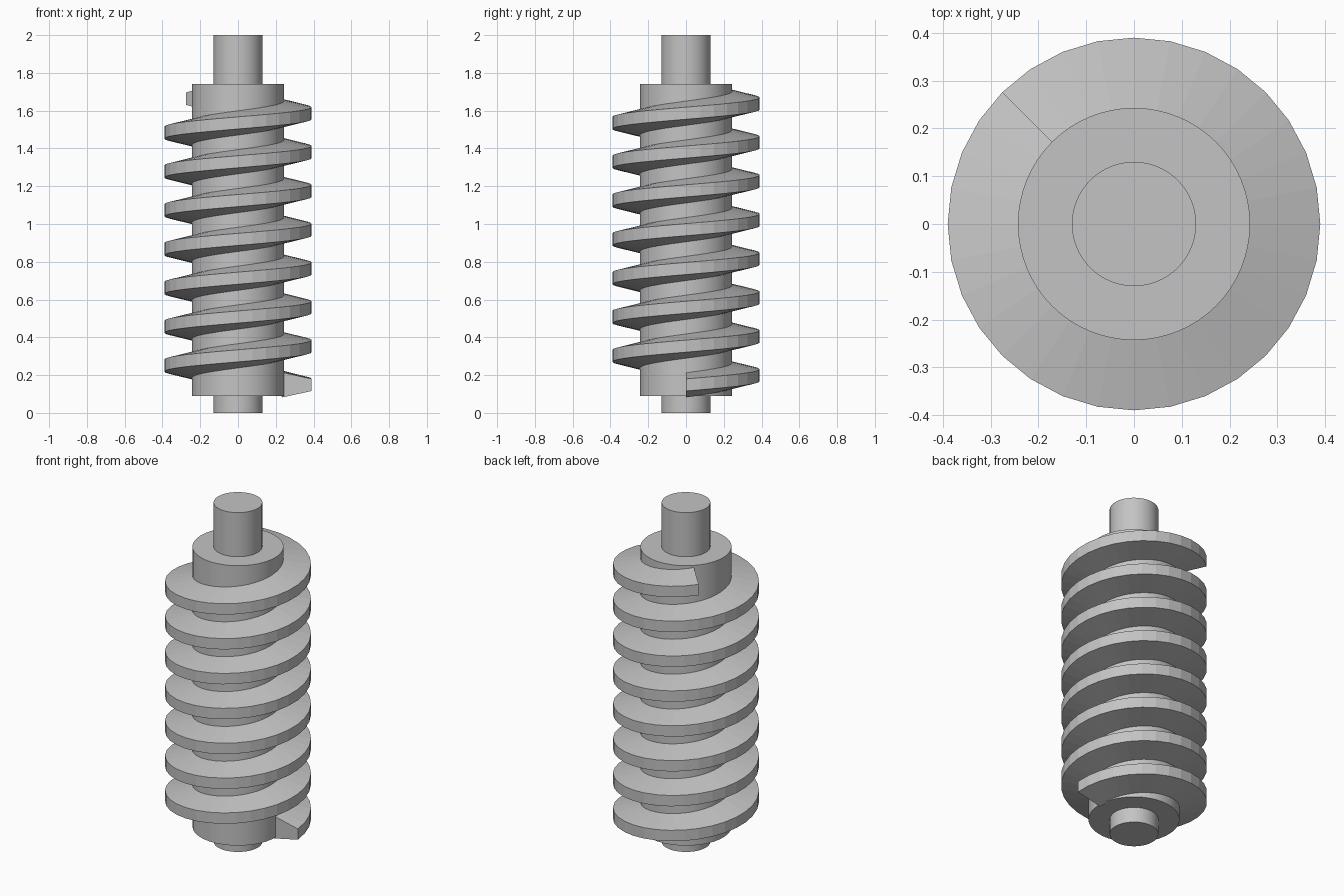
import bpy
import bmesh
from math import cos, sin, tau

cube = bpy.data.objects.get("Cube")
if cube:
    bpy.data.objects.remove(cube, do_unlink=True)

# Single plain metal colour
grey = bpy.data.materials.new("grey metal")
grey.use_nodes = True
colour = (0.55, 0.55, 0.55, 1)
grey.diffuse_color = colour
grey.node_tree.nodes["Principled BSDF"].inputs["Base Color"].default_value = colour


def cylinder(name, radius, bottom, top):
    bpy.ops.mesh.primitive_cylinder_add(
        vertices=64, radius=radius, depth=top - bottom,
        location=(0, 0, (bottom + top) / 2))
    obj = bpy.context.object
    obj.name = name
    obj.data.materials.append(grey)
    bpy.ops.object.shade_smooth_by_angle()


def helical_thread(name, profile, start_z, pitch, turns, steps_per_turn):
    """Sweep a (radius, height) profile counter-clockwise up a helix."""
    bm = bmesh.new()
    rings = []
    for i in range(round(turns * steps_per_turn) + 1):
        turn = i / steps_per_turn
        a = turn * tau
        rings.append([bm.verts.new((r * cos(a), r * sin(a), start_z + turn * pitch + h))
                      for r, h in profile])
    count = len(profile)
    for low, high in zip(rings, rings[1:]):
        for j in range(count):
            k = (j + 1) % count
            bm.faces.new((low[j], low[k], high[k], high[j]))
    # Close both ends
    bm.faces.new(rings[0])
    bm.faces.new(rings[-1])
    bmesh.ops.recalc_face_normals(bm, faces=bm.faces)
    mesh = bpy.data.meshes.new(name)
    bm.to_mesh(mesh)
    bm.free()
    mesh.materials.append(grey)
    bpy.context.collection.objects.link(bpy.data.objects.new(name, mesh))


# Shaft through the thicker core
cylinder("shaft", 0.13, 0, 2)
cylinder("core", 0.243, 0.09, 1.74)

# Tapered worm thread, root slightly sunk into the core
tooth = [(0.235, -0.066), (0.39, -0.032), (0.39, 0.032), (0.235, 0.066)]
helical_thread("worm_thread", tooth, start_z=0.148, pitch=0.2055,
               turns=7.375, steps_per_turn=32)
